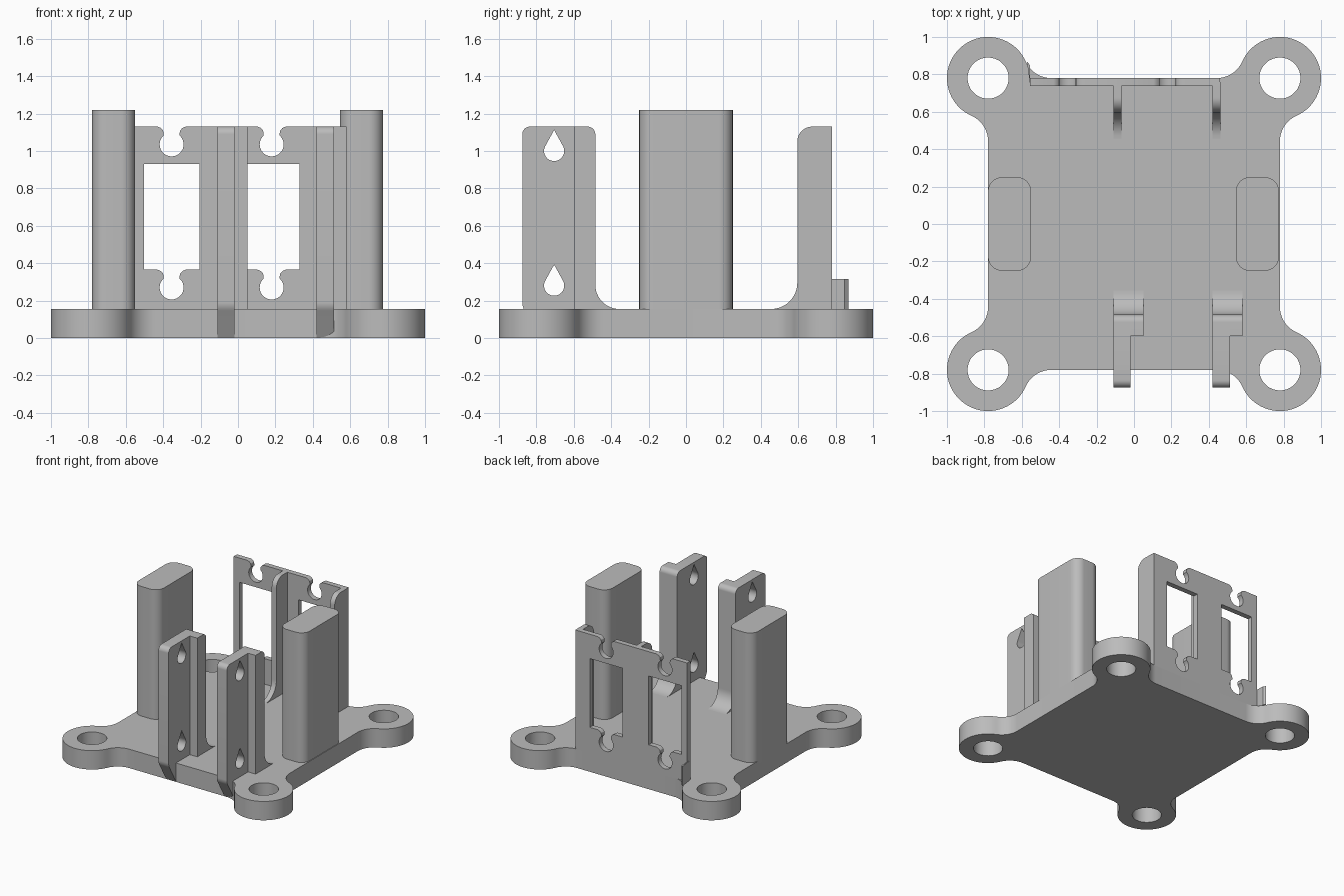
import bpy
import math
from math import pi, sin, cos
from mathutils import Matrix

if "Cube" in bpy.data.objects:
    bpy.data.objects.remove(bpy.data.objects["Cube"], do_unlink=True)

grey = bpy.data.materials.new("plain grey")
grey.use_nodes = True
grey.diffuse_color = (0.5, 0.5, 0.5, 1)
grey.node_tree.nodes["Principled BSDF"].inputs["Base Color"].default_value = (0.5, 0.5, 0.5, 1)

# Extrusion direction: columns send the profile's own x, y and depth to the model
AXES = {
    "x": Matrix(((0, 0, 1), (1, 0, 0), (0, 1, 0))),
    "y": Matrix(((1, 0, 0), (0, 0, -1), (0, 1, 0))),
    "z": Matrix.Identity(3),
}


def arc(cx, cy, r, start, end, n=12):
    """Points on an arc, angles in degrees."""
    angles = [math.radians(start + (end - start) * i / n) for i in range(n + 1)]
    return [(cx + r * cos(a), cy + r * sin(a)) for a in angles]


def prism(name, loops, lo, hi, axis="z"):
    """Extrude an outline (and inner hole loops) between lo and hi along an axis."""
    curve = bpy.data.curves.new(name, "CURVE")
    curve.dimensions = "2D"
    curve.fill_mode = "BOTH"
    curve.extrude = (hi - lo) / 2
    for loop in loops:
        spline = curve.splines.new("POLY")
        spline.points.add(len(loop) - 1)
        for p, (u, v) in zip(spline.points, loop):
            p.co = (u, v, 0, 1)
        spline.use_cyclic_u = True
    temp = bpy.data.objects.new(name + " profile", curve)
    bpy.context.collection.objects.link(temp)
    bpy.context.view_layer.update()
    mesh = bpy.data.meshes.new_from_object(
        temp.evaluated_get(bpy.context.evaluated_depsgraph_get()))
    bpy.data.objects.remove(temp, do_unlink=True)
    mid = (lo + hi) / 2 * (-1 if axis == "y" else 1)
    mesh.transform(AXES[axis].to_4x4() @ Matrix.Translation((0, 0, mid)))
    mesh.materials.clear()
    mesh.materials.append(grey)
    obj = bpy.data.objects.new(name, mesh)
    bpy.context.collection.objects.link(obj)
    bpy.ops.object.select_all(action="DESELECT")
    obj.select_set(True)
    bpy.context.view_layer.objects.active = obj
    bpy.ops.object.mode_set(mode="EDIT")
    bpy.ops.mesh.select_all(action="SELECT")
    bpy.ops.mesh.remove_doubles(threshold=0.0001)
    bpy.ops.mesh.normals_make_consistent(inside=False)
    bpy.ops.object.mode_set(mode="OBJECT")
    bpy.ops.object.shade_smooth_by_angle()
    return obj


# Base plate: square with round lugs blended in by fillets
EDGE, LUG, FILLET, TOP = 0.78, 0.22, 0.15, 0.155
gap = math.sqrt((LUG + FILLET) ** 2 - FILLET ** 2)
tilt = math.degrees(math.atan2(gap, FILLET))
corner = (arc(EDGE + FILLET, EDGE - gap, FILLET, 180, 180 - tilt)
          + arc(EDGE, EDGE, LUG, -tilt, 90 + tilt, 40)[1:-1]
          + arc(EDGE - gap, EDGE + FILLET, FILLET, tilt - 90, -90))
outline, holes = [], []
for k in range(4):
    c, s = round(cos(k * pi / 2)), round(sin(k * pi / 2))
    outline += [(c * x - s * y, s * x + c * y) for x, y in corner]
    holes.append(arc((c - s) * EDGE, (c + s) * EDGE, 0.11, 0, 350, 35))
prism("base plate", [outline] + holes, 0, TOP)

# Solid side posts with rounded upright edges
for side, x in (("right", -0.665), ("left", 0.66)):
    hx, hy, r = 0.115, 0.25, 0.075
    post = []
    for k, (sx, sy) in enumerate(((1, 1), (-1, 1), (-1, -1), (1, -1))):
        post += arc(x + sx * (hx - r), sy * (hy - r), r, 90 * k, 90 * k + 90)
    prism(side + " post", [post], TOP - 0.03, 1.22)


# Rear panel with two windows and keyhole notches
def notch(x, z):
    """Keyhole dipping below an edge at height z, from left to right."""
    lip = [(0.075, 0), (0.058, -0.007), (0.046, -0.02), (0.043, -0.035)]
    return ([(x - u, z + v) for u, v in lip]
            + arc(x, z - 0.095, 0.064, 132, 408, 28)
            + [(x + u, z + v) for u, v in reversed(lip)])


PANEL_TOP, SILL = 1.13, 0.365
bays = (-0.355, 0.18)
panel = [(-0.555, TOP), (-0.555, PANEL_TOP)]
windows = []
for x in bays:
    panel += notch(x, PANEL_TOP)
    windows.append([(x - 0.148, 0.93), (x - 0.148, SILL)] + notch(x, SILL)
                   + [(x + 0.148, SILL), (x + 0.148, 0.93)])
panel += [(0.46, PANEL_TOP), (0.46, TOP)]
prism("rear panel", [panel] + windows, 0.737, EDGE, "y")

# Rear ribs: rounded top corner and flared foot
rib = ([(0.76, 0.13), (0.76, PANEL_TOP)]
       + arc(0.675, PANEL_TOP - 0.08, 0.08, 90, 180)
       + arc(0.455, TOP + 0.14, 0.14, 0, -90) + [(0.455, 0.13)])
for side, x in (("right", -0.11), ("left", 0.42)):
    prism(side + " rear rib", [rib], x, x + 0.042, "x")

# Small fin between the rear panel and the lug
prism("rear fin", [[(-0.572, 0.868), (-0.555, 0.738), (-0.555, 0.848)]], TOP, 0.315)


# Front brackets: drilled plate, stepped flange and flared foot
def teardrop(y, z, r=0.054, apex=0.112):
    a = math.degrees(math.acos(r / apex))
    return [(y, z + apex)] + arc(y, z, r, 90 + a, 450 - a, 24)


FRONT, BACK = -0.875, -0.485
back_edge = (arc(BACK - 0.04, PANEL_TOP - 0.04, 0.04, 90, 0)
             + arc(BACK + 0.13, TOP + 0.13, 0.13, 180, 270)
             + [(BACK + 0.13, 0.1)])
plate = ([(-0.77, 0.1), (-0.78, 0.004)] + arc(FRONT + 0.08, 0.19, 0.08, 212, 180)
         + arc(FRONT + 0.04, PANEL_TOP - 0.04, 0.04, 180, 90) + back_edge)
flange = [(-0.6, 0.1), (-0.6, PANEL_TOP)] + back_edge
drill = [teardrop(-0.705, 1.0), teardrop(-0.705, 0.28)]
for side, x in (("right", -0.11), ("left", 0.42)):
    prism(side + " front bracket plate", [plate] + drill, x, x + 0.092, "x")
    prism(side + " front bracket flange", [flange], x + 0.092, x + 0.16, "x")
